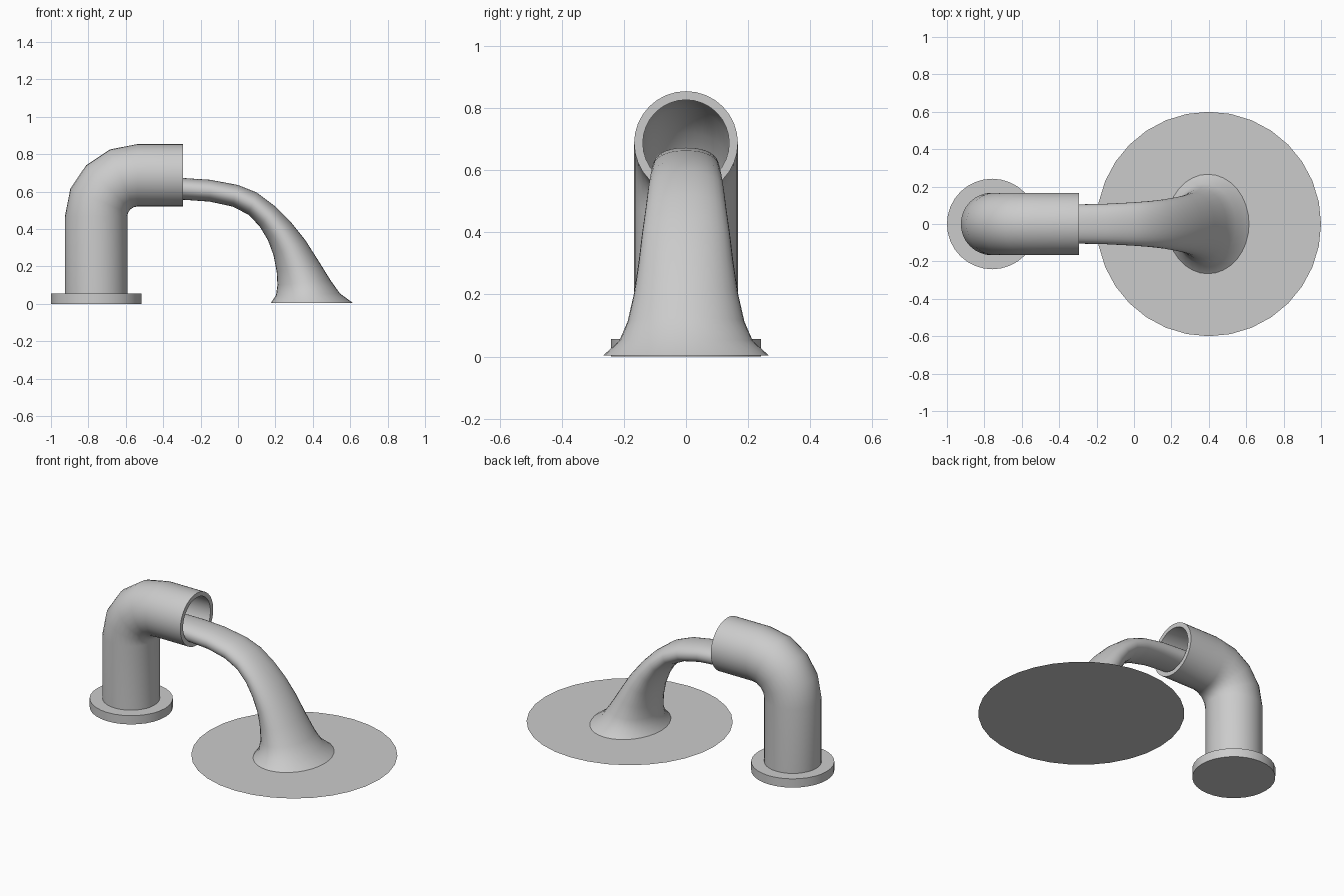
import bpy, bmesh
from math import sin, cos, pi, copysign
from mathutils import Vector

if "Cube" in bpy.data.objects:
    bpy.data.objects.remove(bpy.data.objects["Cube"])

SIDES = 32
grey = bpy.data.materials.new("light grey")
grey.diffuse_color = (0.6, 0.6, 0.6, 1)
grey.use_nodes = True
grey.node_tree.nodes["Principled BSDF"].inputs["Base Color"].default_value = grey.diffuse_color


def finish(name, bm, angle=0.6):
    bmesh.ops.recalc_face_normals(bm, faces=bm.faces)
    me = bpy.data.meshes.new(name)
    bm.to_mesh(me)
    bm.free()
    me.materials.append(grey)
    ob = bpy.data.objects.new(name, me)
    bpy.context.collection.objects.link(ob)
    bpy.ops.object.select_all(action='DESELECT')
    bpy.context.view_layer.objects.active = ob
    ob.select_set(True)
    bpy.ops.object.shade_smooth_by_angle(angle=angle)
    return ob


def loft(bm, rings, closed=False):
    """Bridge rings of points with quads; closed joins last to first."""
    vs = [[bm.verts.new(p) for p in r] for r in rings]
    n = len(vs[0])
    for i in range(len(vs) if closed else len(vs) - 1):
        a, b = vs[i], vs[(i + 1) % len(vs)]
        for j in range(n):
            k = (j + 1) % n
            bm.faces.new((a[j], a[k], b[k], b[j]))
    return vs


def ring(c, u, v, power=1.0):
    """Ellipse around c with half axes u and v; power < 1 makes it boxier."""
    c, u, v = Vector(c), Vector(u), Vector(v)
    out = []
    for i in range(SIDES):
        a = 2 * pi * i / SIDES
        ca, sa = cos(a), sin(a)
        out.append(c + u * copysign(abs(ca) ** power, ca) + v * copysign(abs(sa) ** power, sa))
    return out


# Base flange
bm = bmesh.new()
bmesh.ops.create_cone(bm, cap_ends=True, segments=SIDES, radius1=0.242, radius2=0.242, depth=0.056)
bmesh.ops.translate(bm, verts=bm.verts, vec=(-0.758, 0, 0.028))
finish("base_flange", bm)

# Hollow elbow pipe: outer wall one way, inner wall back
BX, BZ, BR = -0.538, 0.466, 0.221
path = [((BX - BR, 0, 0.05), 0)]
path += [((BX - BR * cos(t), 0, BZ + BR * sin(t)), t) for t in (i * pi / 8 for i in range(5))]
path += [((-0.293, 0, BZ + BR), pi / 2)]


def pipe_ring(c, t, r):
    return ring(c, (-r * cos(t), 0, r * sin(t)), (0, r, 0))


bm = bmesh.new()
rings = [pipe_ring(c, t, 0.167) for c, t in path]
rings += [pipe_ring(c, t, 0.139) for c, t in reversed(path)]
loft(bm, rings, closed=True)
finish("elbow_pipe", bm, 0.8)

# Water stream: top x, top z, bottom x, bottom z, half width
sections = [
    (-0.50, 0.672, -0.50, 0.556, 0.105), (-0.29, 0.672, -0.29, 0.556, 0.105),
    (-0.15, 0.663, -0.15, 0.546, 0.108), (0.00, 0.635, -0.03, 0.520, 0.115),
    (0.10, 0.595, 0.055, 0.477, 0.122), (0.20, 0.520, 0.115, 0.415, 0.131),
    (0.28, 0.440, 0.160, 0.340, 0.142), (0.36, 0.340, 0.190, 0.260, 0.153),
    (0.43, 0.230, 0.207, 0.170, 0.168), (0.495, 0.125, 0.211, 0.100, 0.188),
    (0.545, 0.055, 0.203, 0.045, 0.215), (0.615, 0.004, 0.175, 0.004, 0.266)]
bm = bmesh.new()
rings = []
for i, (tx, tz, bx, bz, w) in enumerate(sections):
    top, bot = Vector((tx, 0, tz)), Vector((bx, 0, bz))
    rings.append(ring((top + bot) / 2, (top - bot) / 2, (0, w, 0), min(1, 0.88 + 0.015 * i)))
vs = loft(bm, rings)
bm.faces.new(vs[0])
finish("water_stream", bm, 1.0)

# Flat pool disc under the stream
bm = bmesh.new()
bmesh.ops.create_circle(bm, cap_ends=True, segments=SIDES, radius=0.6)
bmesh.ops.translate(bm, verts=bm.verts, vec=(0.4, 0, 0.001))
for f in bm.faces:
    if f.normal.z < 0:
        f.normal_flip()
finish("pool_disc", bm)
